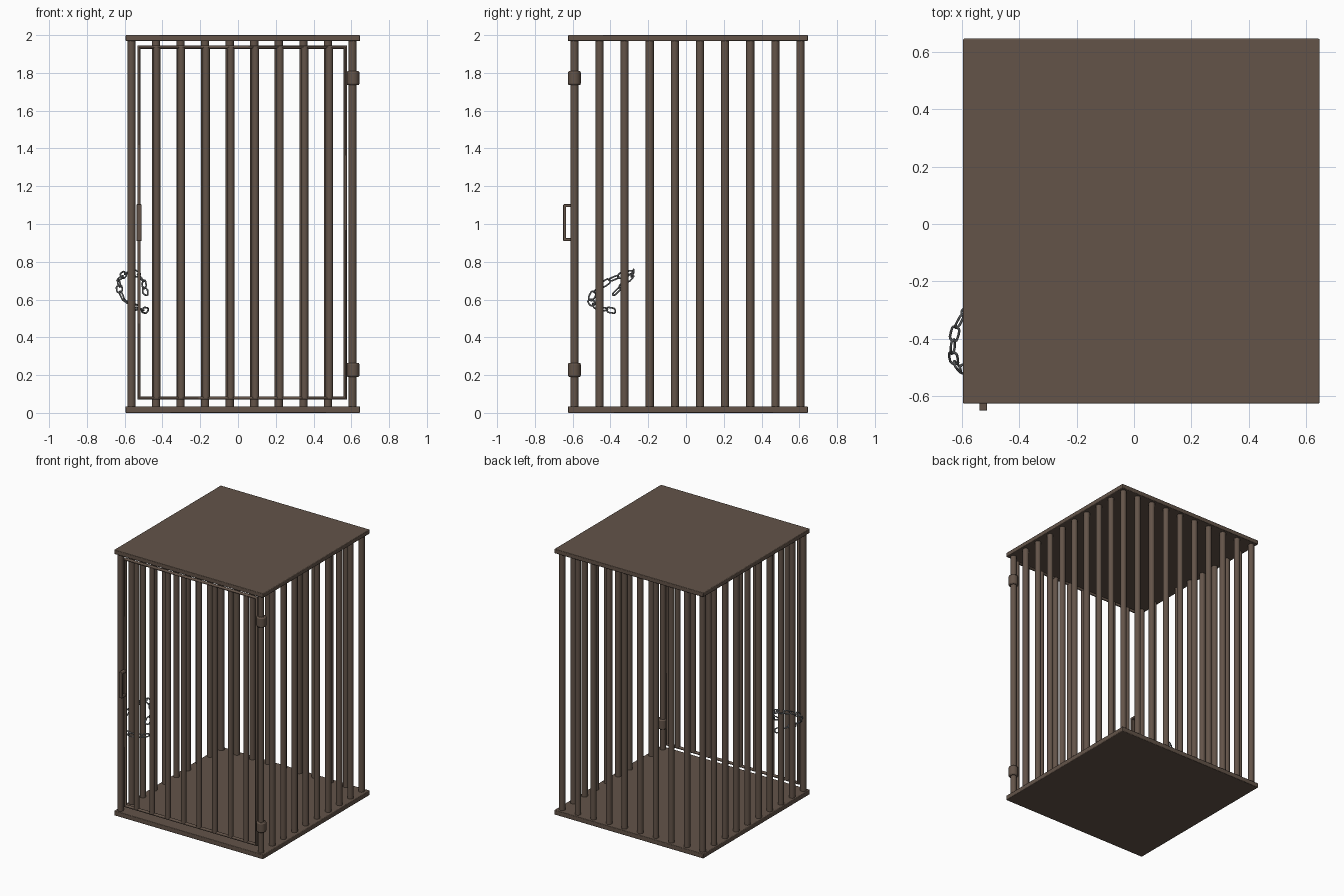
import bpy, bmesh, math
from mathutils import Vector, Matrix

if "Cube" in bpy.data.objects:
    bpy.data.objects.remove(bpy.data.objects["Cube"])


def material(name, rgb):
    m = bpy.data.materials.new(name)
    m.diffuse_color = (*rgb, 1)
    m.use_nodes = True
    m.node_tree.nodes["Principled BSDF"].inputs["Base Color"].default_value = m.diffuse_color
    return m


IRON = material("brown iron", (0.125, 0.088, 0.066))
STEEL = material("grey steel", (0.24, 0.25, 0.26))


def finish(ob, name, mat, bevel=0.0):
    ob.name = name
    ob.data.materials.append(mat)
    bpy.ops.object.select_all(action='DESELECT')
    ob.select_set(True)
    bpy.context.view_layer.objects.active = ob
    if bevel:
        mod = ob.modifiers.new("bevel", 'BEVEL')
        mod.width, mod.segments = bevel, 2
    bpy.ops.object.shade_smooth_by_angle(angle=math.radians(40))
    return ob


def box(name, lo, hi, bevel):
    lo, hi = Vector(lo), Vector(hi)
    bpy.ops.mesh.primitive_cube_add(size=1, location=(lo + hi) / 2)
    ob = bpy.context.object
    ob.scale = hi - lo
    bpy.ops.object.transform_apply(location=False, rotation=False, scale=True)
    return finish(ob, name, IRON, bevel)


def post(name, x, y, z0, z1, r, bevel=0.0):
    bpy.ops.mesh.primitive_cylinder_add(vertices=20, radius=r, depth=z1 - z0,
                                        location=(x, y, (z0 + z1) / 2))
    return finish(bpy.context.object, name, IRON, bevel)


X0, X1, Y0, Y1, R = -0.564, 0.606, -0.591, 0.606, 0.0215

# Floor and roof plates
box("floor_plate", (-0.595, -0.625, 0), (0.646, 0.645, 0.035), 0.004)
box("roof_plate", (-0.595, -0.625, 1.968), (0.646, 0.645, 2.0), 0.004)

# Side bars (including the corner posts), back bars
for i in range(10):
    y = Y0 + (Y1 - Y0) * i / 9
    post("left_bar", X0, y, 0.03, 1.975, R)
    post("right_bar", X1, y, 0.03, 1.975, R)
for i in range(1, 9):
    post("back_bar", X0 + (X1 - X0) * i / 9, Y1, 0.03, 1.975, R)

# Door bars
for i in range(8):
    post("door_bar", -0.430 + 0.1305 * i, Y0, 0.08, 1.936, 0.0195)


# Round tube swept along a path
def tube(name, pts, r, cyclic):
    cu = bpy.data.curves.new(name, 'CURVE')
    cu.dimensions = '3D'
    cu.bevel_depth, cu.bevel_resolution, cu.use_fill_caps = r, 3, True
    sp = cu.splines.new('POLY')
    sp.points.add(len(pts) - 1)
    for p, c in zip(sp.points, pts):
        p.co = (*c, 1)
    sp.use_cyclic_u = cyclic
    ob = bpy.data.objects.new(name, cu)
    bpy.context.collection.objects.link(ob)
    bpy.ops.object.select_all(action='DESELECT')
    ob.select_set(True)
    bpy.context.view_layer.objects.active = ob
    bpy.ops.object.convert(target='MESH')
    return finish(bpy.context.object, name, IRON)


# Door frame
L, Rt, B, T = -0.524, 0.568, 0.079, 1.936
tube("door_frame", [(L, Y0, B), (Rt, Y0, B), (Rt, Y0, T), (L, Y0, T)], 0.0135, True)

# Door handle
box("handle_grip", (-0.538, -0.65, 0.91), (-0.511, -0.634, 1.105), 0.004)
for z in (0.91, 1.089):
    box("handle_arm", (-0.538, -0.648, z), (-0.511, -0.595, z + 0.016), 0.004)

# Hinges
for z in (0.19, 1.735):
    post("hinge", X1 + 0.003, Y0, z, z + 0.075, 0.034, 0.008)

# Chain link: torus stretched along x
bpy.ops.mesh.primitive_torus_add(major_radius=0.0155, minor_radius=0.0045,
                                 major_segments=20, minor_segments=8)
link = finish(bpy.context.object, "chain_link", STEEL)
for v in link.data.vertices:
    v.co.x += math.copysign(0.012, v.co.x) if abs(v.co.x) > 1e-5 else 0

# Chain path looped around two side bars
path = [Vector(p) for p in (
    (-0.49, -0.385, 0.625), (-0.495, -0.32, 0.69), (-0.545, -0.268, 0.752),
    (-0.61, -0.33, 0.735), (-0.632, -0.41, 0.70), (-0.63, -0.48, 0.65),
    (-0.60, -0.512, 0.59), (-0.54, -0.475, 0.555), (-0.478, -0.375, 0.54))]
lengths = [(b - a).length for a, b in zip(path, path[1:])]


def at(d):
    for a, b, l in zip(path, path[1:], lengths):
        if d <= l:
            return a.lerp(b, d / l)
        d -= l
    return path[-1]


N = 14
step = sum(lengths) / N
for i in range(N):
    a, b = at(i * step), at((i + 1) * step)
    rot = (b - a).to_track_quat('X', 'Z').to_matrix().to_4x4()
    twist = Matrix.Rotation(math.radians(25 + 90 * (i % 2)), 4, 'X')
    ob = link if i == 0 else link.copy()
    if i:
        bpy.context.collection.objects.link(ob)
    ob.matrix_world = Matrix.Translation((a + b) / 2) @ rot @ twist
